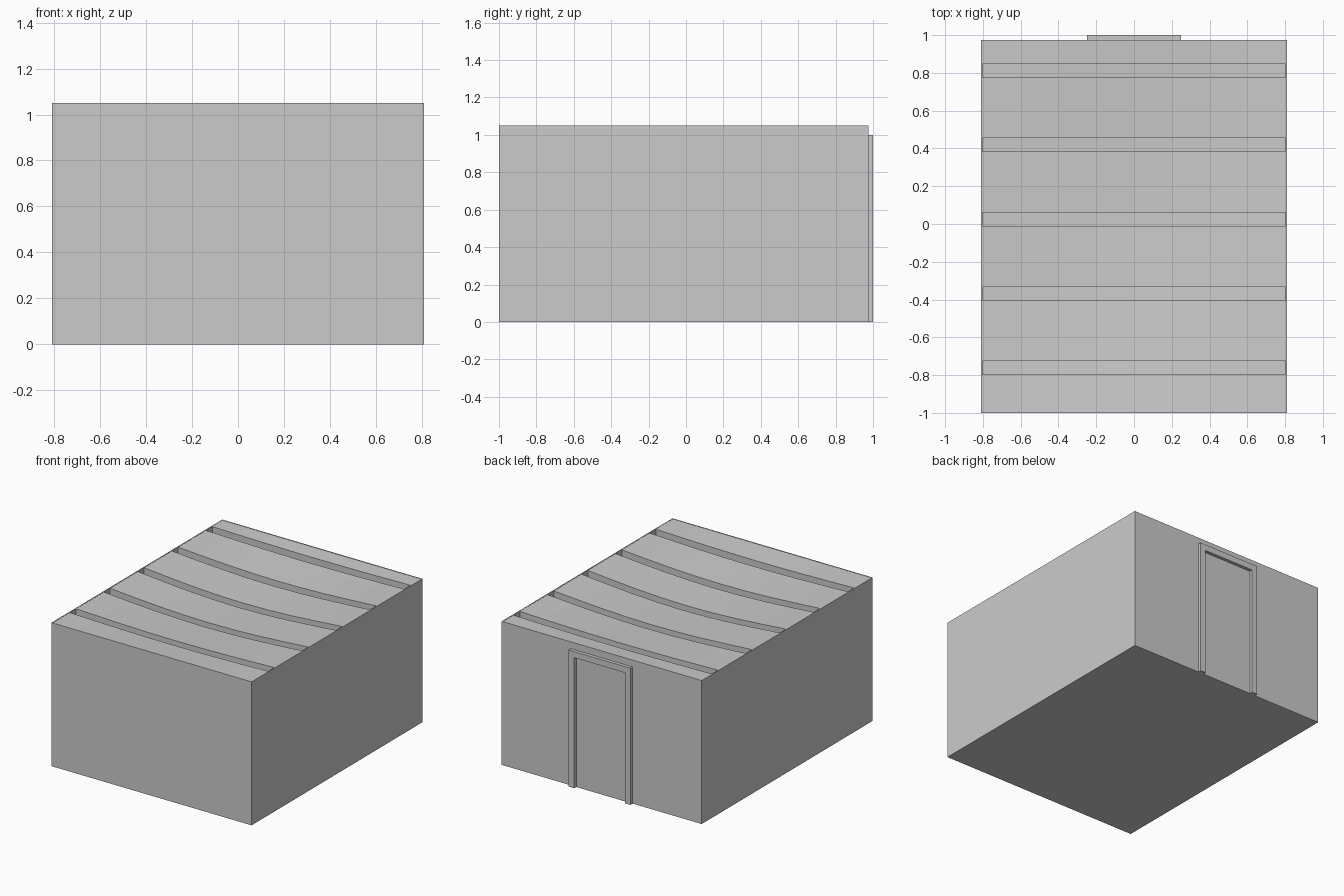
import bpy, bmesh, math

if "Cube" in bpy.data.objects:
    bpy.data.objects.remove(bpy.data.objects["Cube"])

W, Y0, Y1, H = 0.81, -1.0, 0.975, 1.05
T = 0.008                      # wall thickness
BEAM_W, BEAM_D, SAG = 0.072, 0.09, 0.045
BEAMS = [-0.798 + 0.3935 * i for i in range(5)]


def box(name, x0, x1, y0, y1, z0, z1):
    bm = bmesh.new()
    bmesh.ops.create_cube(bm, size=1)
    for v in bm.verts:
        v.co.x = (x0 + x1) / 2 + v.co.x * (x1 - x0)
        v.co.y = (y0 + y1) / 2 + v.co.y * (y1 - y0)
        v.co.z = (z0 + z1) / 2 + v.co.z * (z1 - z0)
    return finish(name, bm)


def finish(name, bm):
    me = bpy.data.meshes.new(name)
    bm.to_mesh(me)
    bm.free()
    ob = bpy.data.objects.new(name, me)
    bpy.context.collection.objects.link(ob)
    return ob


# room shell: floor and four thin walls, open at the top
bm = bmesh.new()
outer = [(-W, Y0), (W, Y0), (W, Y1), (-W, Y1)]
inner = [(-W + T, Y0 + T), (W - T, Y0 + T), (W - T, Y1 - T), (-W + T, Y1 - T)]
rings = [[bm.verts.new((x, y, z)) for x, y in pts]
         for pts, z in ((outer, 0), (outer, H), (inner, H), (inner, T))]
bm.faces.new(rings[0][::-1])
bm.faces.new(rings[3])
for a, b in zip(rings, rings[1:]):
    for i in range(4):
        j = (i + 1) % 4
        bm.faces.new((a[i], a[j], b[j], b[i]))
finish("room_walls", bm)

# sagging ceiling with the beams hanging below it, seen as grooves from above
profile = [(Y0 + T, 0)]
for y in BEAMS:
    profile += [(y, 0), (y, -BEAM_D), (y + BEAM_W, -BEAM_D), (y + BEAM_W, 0)]
profile.append((Y1 - T, 0))
bm = bmesh.new()
N = 8
cols = []
for i in range(N + 1):
    x = (W - T) * (2 * i / N - 1)
    col = []
    for y, d in profile:
        t = (y - (Y0 + Y1) / 2) / (Y1 - Y0)
        sag = SAG * math.cos(math.pi * x / (2 * W)) * math.cos(math.pi * t)
        col.append(bm.verts.new((x, y, H - 0.001 - sag + d)))
    cols.append(col)
for a, b in zip(cols, cols[1:]):
    for k in range(len(profile) - 1):
        bm.faces.new((a[k], b[k], b[k + 1], a[k + 1]))
finish("beamed_ceiling", bm)

# door frame on the back wall, with the door panel nearly flush to the wall
F = 0.045
for side, x in (("left", -0.25), ("right", 0.25 - F)):
    box("door_jamb_" + side, x, x + F, Y1 - T / 2, 1.0, 0, 1.0 - F)
box("door_header", -0.25, 0.25, Y1 - T / 2, 1.0, 1.0 - F, 1.0)
box("door_panel", -0.25 + F, 0.25 - F, Y1 - T / 2, Y1 + 0.001, 0, 1.0 - F)
